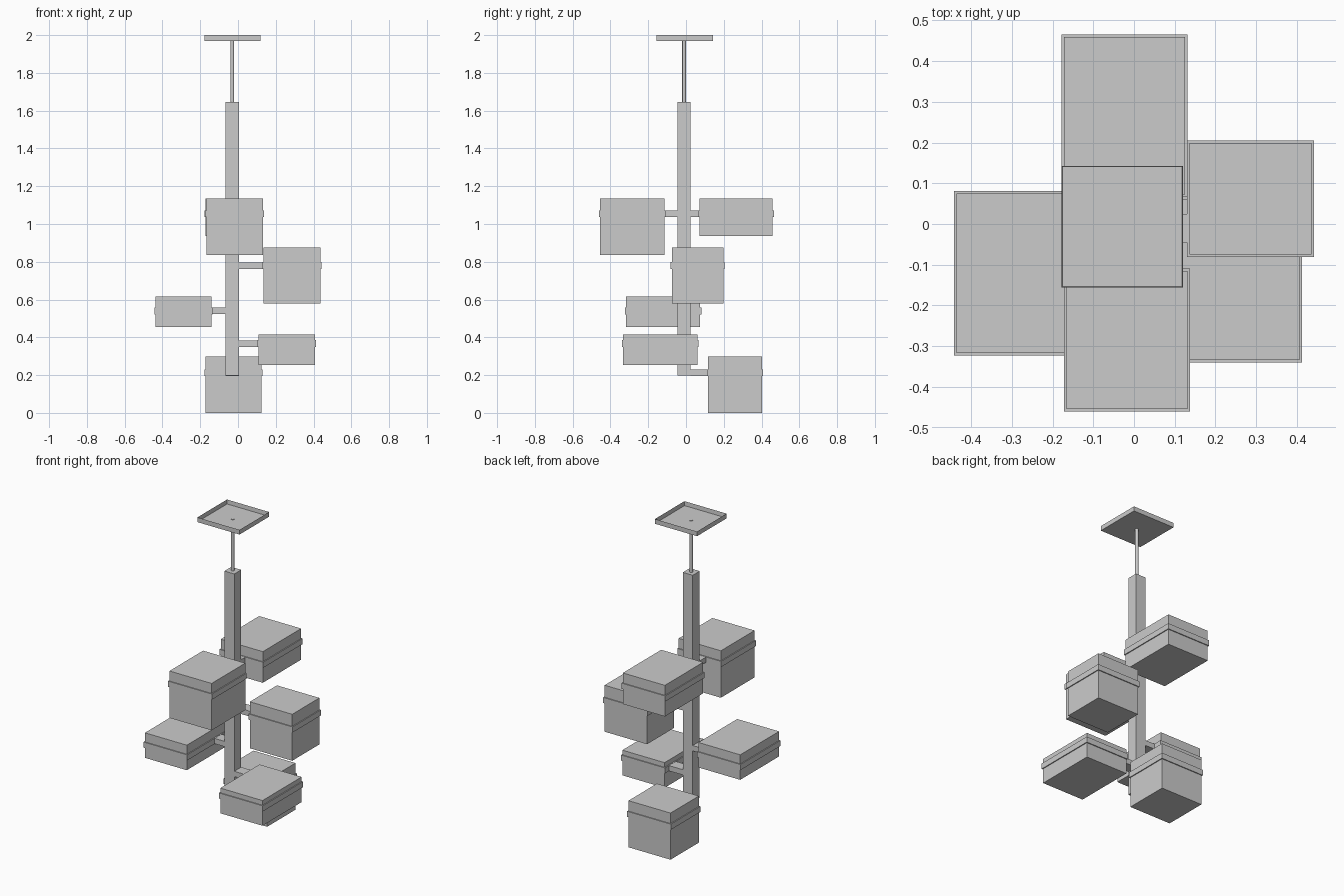
import bpy, bmesh

if "Cube" in bpy.data.objects:
    bpy.data.objects.remove(bpy.data.objects["Cube"])

CX, CY, HALF = -0.03, -0.01, 0.035   # pole axis and half width
TRIM = 0.006                         # how far the trim bands stand out


def box(name, x0, x1, y0, y1, z0, z1):
    bm = bmesh.new()
    bmesh.ops.create_cube(bm, size=1)
    for v in bm.verts:
        v.co.x = x0 if v.co.x < 0 else x1
        v.co.y = y0 if v.co.y < 0 else y1
        v.co.z = z0 if v.co.z < 0 else z1
    me = bpy.data.meshes.new(name)
    bm.to_mesh(me)
    bm.free()
    ob = bpy.data.objects.new(name, me)
    bpy.context.collection.objects.link(ob)
    return ob


# Ceiling plate: shallow tray open at the top
tray = box("ceiling_plate", -0.178, 0.12, -0.156, 0.143, 1.97, 2.0)
bm = bmesh.new()
bm.from_mesh(tray.data)
bm.faces.ensure_lookup_table()
top = max(bm.faces, key=lambda f: f.calc_center_median().z)
bmesh.ops.inset_region(bm, faces=[top], thickness=0.003)
for v in top.verts:
    v.co.z = 1.973
bm.to_mesh(tray.data)
bm.free()

# Hanging rod and square pole
bpy.ops.mesh.primitive_cylinder_add(vertices=12, radius=0.01, depth=0.335,
                                    location=(CX, CY, 1.8085))
bpy.context.object.name = "hanging_rod"
bpy.ops.object.shade_smooth_by_angle()
box("pole", CX - HALF, CX + HALF, CY - HALF, CY + HALF, 0.197, 1.645)

# Lamp shades: name, outer x range, outer y range, z range, arm centre height, side
shades = [
    ("front_upper", -0.172, 0.138, -0.461, -0.109, 0.836, 1.136, 1.054, "-y"),
    ("back_upper", -0.178, 0.131, 0.066, 0.465, 0.937, 1.136, 1.054, "+y"),
    ("right_middle", 0.130, 0.442, -0.081, 0.205, 0.578, 0.875, 0.780, "+x"),
    ("left_lower", -0.442, -0.134, -0.323, 0.081, 0.456, 0.616, 0.540, "-x"),
    ("right_lower", 0.103, 0.413, -0.340, 0.067, 0.254, 0.415, 0.367, "+x"),
    ("back_bottom", -0.178, 0.131, 0.110, 0.408, 0.0, 0.298, 0.213, "+y"),
]
for name, x0, x1, y0, y1, z0, z1, za, side in shades:
    t = TRIM
    box(name + "_shade", x0 + t, x1 - t, y0 + t, y1 - t, z0, z1)
    box(name + "_trim", x0, x1, y0, y1, za - 0.018, za + 0.018)
    # Flat arm, as wide as the pole, reaching to the shade
    ax, ay = [CX - HALF, CX + HALF], [CY - HALF, CY + HALF]
    if side == "+x":
        ax = [ax[1], x0]
    elif side == "-x":
        ax = [x1, ax[0]]
    elif side == "+y":
        ay = [ay[1], y0]
    else:
        ay = [y1, ay[0]]
    box(name + "_arm", *ax, *ay, za - 0.017, za + 0.017)
